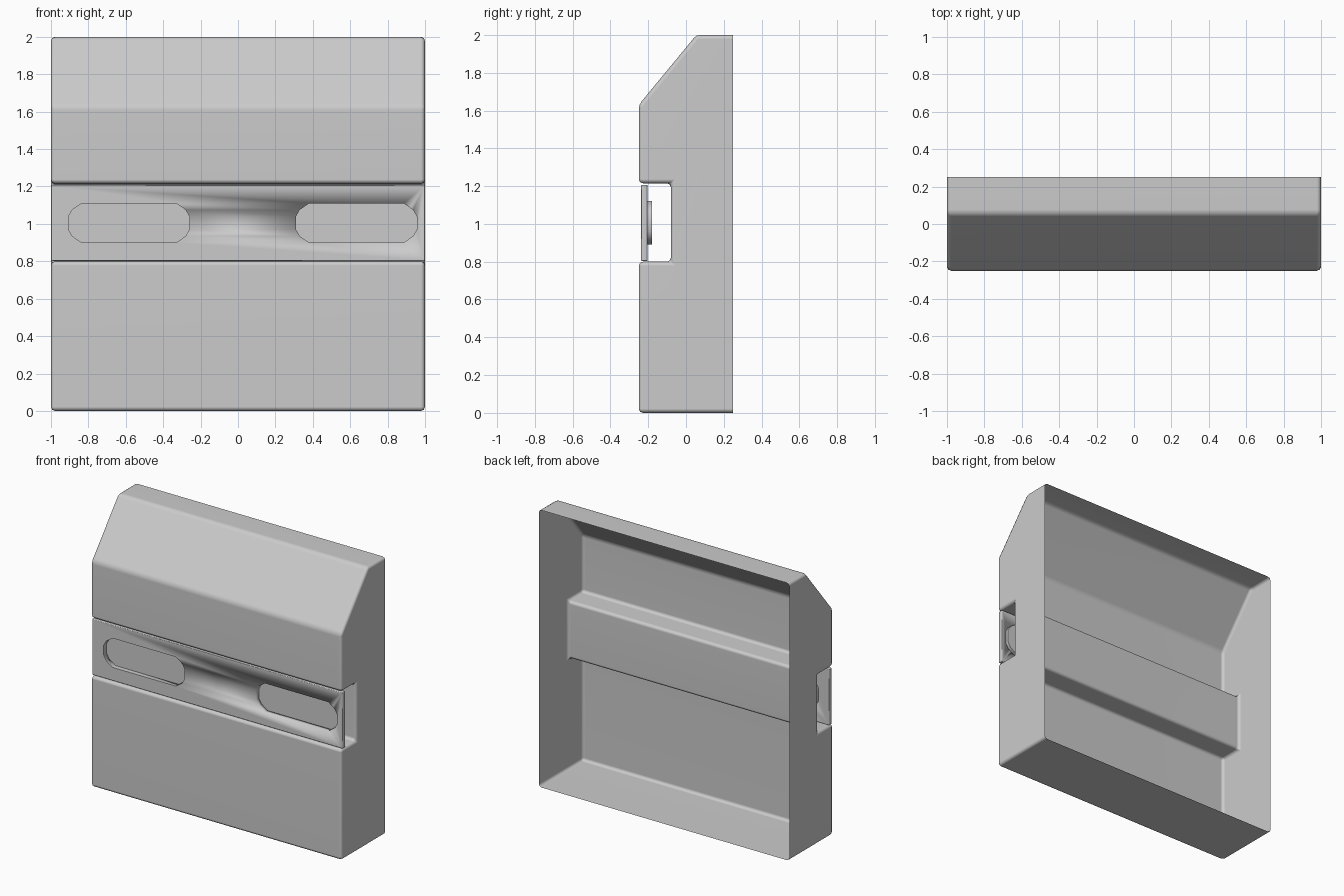
import bpy
import bmesh
from mathutils import Vector

cube = bpy.data.objects.get("Cube")
if cube:
    bpy.data.objects.remove(cube, do_unlink=True)

grey = bpy.data.materials.new("light grey")
grey.use_nodes = True
colour = (0.6, 0.6, 0.6, 1)
grey.diffuse_color = colour
grey.node_tree.nodes["Principled BSDF"].inputs["Base Color"].default_value = colour


def finish(name, bm, bevel, segments=2):
    """Turn a bmesh into a softly bevelled object."""
    bmesh.ops.recalc_face_normals(bm, faces=bm.faces)
    mesh = bpy.data.meshes.new(name)
    bm.to_mesh(mesh)
    bm.free()
    mesh.materials.append(grey)
    obj = bpy.data.objects.new(name, mesh)
    bpy.context.collection.objects.link(obj)
    bpy.ops.object.select_all(action='DESELECT')
    obj.select_set(True)
    bpy.context.view_layer.objects.active = obj
    bpy.ops.object.shade_smooth_by_angle(angle=0.9)
    if bevel:
        mod = obj.modifiers.new("soft edges", 'BEVEL')
        mod.width = bevel
        mod.segments = segments
        mod.limit_method = 'ANGLE'
        mod.angle_limit = 0.5
        obj.modifiers.new("flat shading on large faces", 'WEIGHTED_NORMAL')
    return obj


def prism(bm, points, direction):
    """Extrude a closed outline into a solid."""
    face = bm.faces.new([bm.verts.new(p) for p in points])
    extruded = bmesh.ops.extrude_face_region(bm, geom=[face], use_keep_orig=True)
    verts = [v for v in extruded["geom"] if isinstance(v, bmesh.types.BMVert)]
    bmesh.ops.translate(bm, verts=verts, vec=Vector(direction))


# Housing: side profile swept across the width, left open at the back
profile = [(0.25, 0), (-0.25, 0), (-0.25, 0.8), (-0.08, 0.8), (-0.08, 1.215),
           (-0.25, 1.215), (-0.25, 1.63), (0.055, 2), (0.25, 2)]
bm = bmesh.new()
prism(bm, [(-1, y, z) for y, z in profile], (2, 0, 0))
back = [f for f in bm.faces if all(v.co.y > 0.24 for v in f.verts)]
bmesh.ops.delete(bm, geom=back, context='FACES')
finish("housing_shell", bm, 0.022)


def slot_outline(centre_x, y, grow=0.0):
    """Long slot with cut corners, in the xz plane."""
    w, h, c = 0.323 + grow, 0.105 + grow, 0.07
    quarter = [(w, h - c), (w - 0.02, h - 0.035), (w - c, h)]
    mirrored = [(-x, z) for x, z in reversed(quarter)]
    half = quarter + mirrored
    ring = half + [(-x, -z) for x, z in half]
    return [(centre_x + x, y, 1.005 + z) for x, z in ring]


# Front strip standing in the channel
bm = bmesh.new()
prism(bm, [(-1, -0.237, 0.803), (1, -0.237, 0.803),
           (1, -0.237, 1.207), (-1, -0.237, 1.207)], (0, 0.034, 0))
strip = finish("front_strip", bm, 0.004, 1)

# Slots cut in the strip, each closed by a tray behind it
for side, x in (("right", -0.583), ("left", 0.633)):
    bm = bmesh.new()
    prism(bm, slot_outline(x, -0.3), (0, 0.2, 0))
    cutter = finish(side + "_slot_cutter", bm, 0)
    cutter.hide_render = True
    cutter.hide_viewport = True
    cut = strip.modifiers.new(side + " slot", 'BOOLEAN')
    cut.object = cutter
    cut.solver = 'EXACT'

    bm = bmesh.new()
    prism(bm, slot_outline(x, -0.203, 0.01), (0, 0.023, 0))
    finish(side + "_slot_tray", bm, 0)
